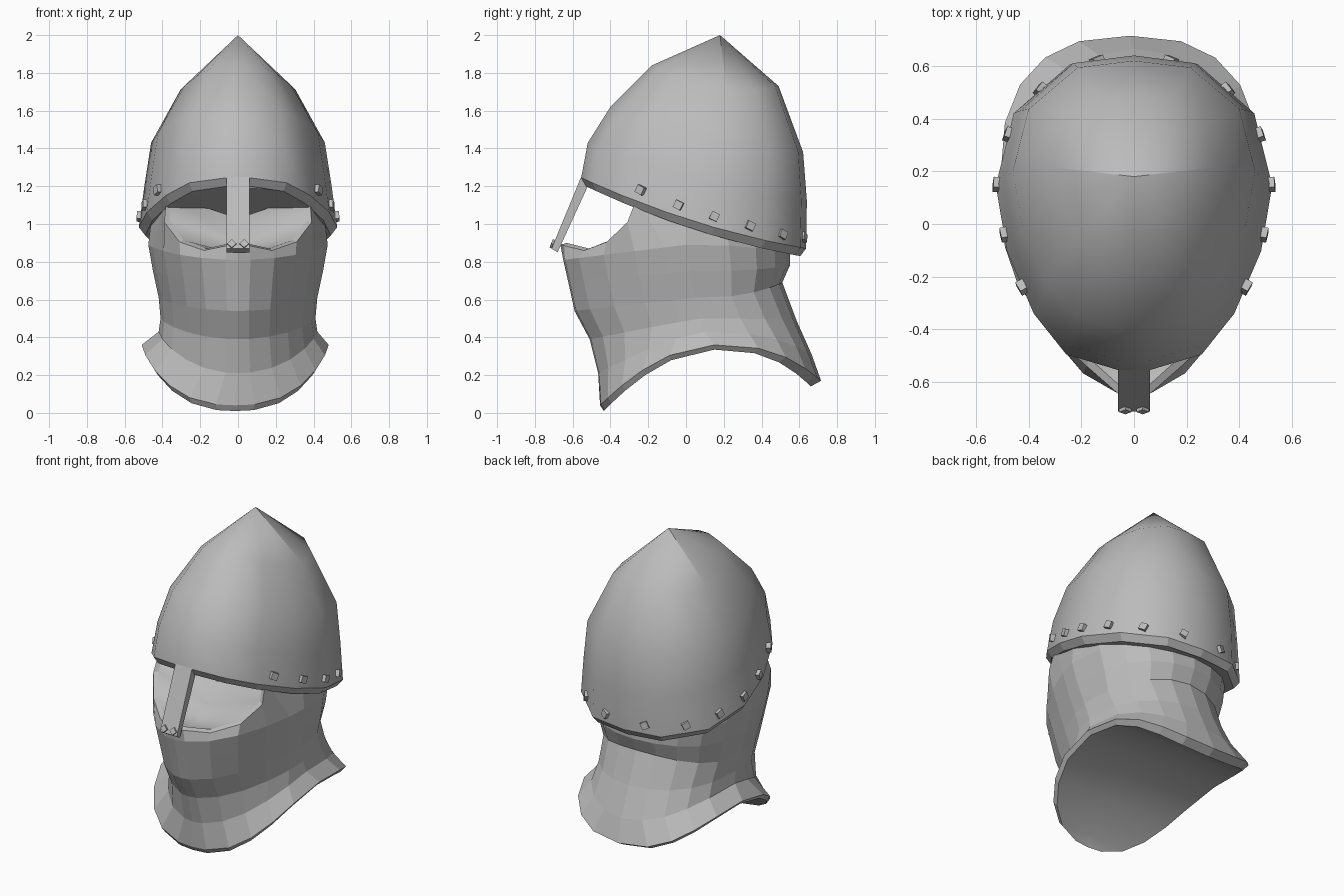
import bpy
import bmesh
import math
from mathutils import Matrix, Vector, Quaternion

cube = bpy.data.objects.get("Cube")
if cube:
    bpy.data.objects.remove(cube, do_unlink=True)

# Single steel colour
GREY = (0.5, 0.5, 0.5, 1)
steel = bpy.data.materials.new("steel_grey")
steel.use_nodes = True
steel.diffuse_color = GREY
steel.node_tree.nodes["Principled BSDF"].inputs["Base Color"].default_value = GREY


def finish(bm, name):
    """Turn a bmesh into a linked, coloured object."""
    mesh = bpy.data.meshes.new(name)
    bm.to_mesh(mesh)
    bm.free()
    obj = bpy.data.objects.new(name, mesh)
    bpy.context.collection.objects.link(obj)
    mesh.materials.append(steel)
    return obj


def mirrored_ring(half):
    """Complete a half ring (front centre, +x side, back centre) to a loop."""
    return half + [(-x, y, z) for x, y, z in half[-2:0:-1]]


def close(bm, loop, rise, upward):
    """Fill a loop with smooth strips from side to side, bent at the middle."""
    n, h = len(loop), len(loop) // 2
    mid = [loop[0]]
    for k in range(1, h):
        centre = (loop[k].co + loop[n - k].co) / 2
        lift = math.copysign(min(abs(rise), .008 * k * k), rise)
        mid.append(bm.verts.new(centre + Vector((0, 0, lift))))
    mid.append(loop[h])
    for k in range(h):
        for quad in ((loop[k], loop[k + 1], mid[k + 1], mid[k]),
                     (mid[k], mid[k + 1], loop[n - k - 1], loop[-k])):
            corners = list(dict.fromkeys(quad))
            face = bm.faces.new(corners if upward else corners[::-1])
            face.smooth = True


def skin(rings):
    """Join rings listed from top to bottom."""
    bm = bmesh.new()
    loops = [[bm.verts.new(p) for p in ring] for ring in rings]
    count = len(loops[0])
    for upper, lower in zip(loops, loops[1:]):
        for i in range(count):
            j = (i + 1) % count
            bm.faces.new((upper[i], lower[i], lower[j], upper[j]))
    return bm, loops


# Egg-shaped plan of the dome: relative width, position from front to back
PLAN = [(0, 0), (.114, 0), (.49, .05), (.725, .18), (.92, .38),
        (1, .59), (.87, .82), (.465, .975), (0, 1)]


def dome_ring(width, front, z_front, back, z_back, sag=.17):
    half = []
    for px, t in PLAN:
        half.append((width * px, front + (back - front) * t,
                     z_front + (z_back - z_front) * t - sag * t * (1 - t)))
    return mirrored_ring(half)


# Smooth pointed dome
rim_edge = dome_ring(.525, -.555, 1.245, .635, .87)
bm, loops = skin([
    dome_ring(.305, -.18, 1.84, .49, 1.73, .27),
    dome_ring(.46, -.40, 1.62, .62, 1.38, .2),
    dome_ring(.495, -.52, 1.43, .64, 1.12),
    rim_edge,
])
tip = bm.verts.new((0, .18, 2))
crown = loops[0]
for i, v in enumerate(crown):
    bm.faces.new((tip, v, crown[(i + 1) % len(crown)]))
for face in bm.faces:
    face.smooth = True
# Sharp ridge on either side of the point
for v in (crown[5], crown[-5]):
    bm.edges.get((tip, v)).smooth = False
finish(bm, "helmet_dome")

# Flat chamfered rim, closed underneath
bm, loops = skin([rim_edge, dome_ring(.492, -.53, 1.2, .605, .83)])
close(bm, loops[-1], .01, False)
finish(bm, "helmet_rim")

ANGLES = [math.radians(d) for d in
          (0, 8, 24, 40, 56, 72, 90, 108, 126, 144, 162, 180)]


def mail_ring(width, front, z_front, side, z_side, back, z_back,
              bow, full=1, shift=0):
    """Section through the guard; more bow is more pointed, less full is squarer."""
    half = []
    for a in ANGLES:
        c = math.cos(a)
        if c > 0:
            y = side + (front - side) * c ** bow
            z = z_side + (z_front - z_side) * c ** 1.5
        else:
            y = side + (back - side) * abs(c) ** .75
            z = z_side + (z_back - z_side) * c * c
        half.append((width * max(math.sin(a), 0) ** full, y, z))
    return [(x + shift, y, z) for x, y, z in mirrored_ring(half)]


# Upper edge of the guard: low below the eyes, then tucked under the dome
top_edge = mirrored_ring([
    (0, -.665, .89), (.06, -.645, .885), (.18, -.54, .86), (.31, -.42, .905),
    (.39, -.31, 1.01), (.38, -.26, 1.14), (.45, 0, 1.1), (.45, .2, 1.04),
    (.39, .36, 1), (.28, .48, .95), (.15, .53, .93), (0, .55, .9)])

# Faceted face and neck guard flaring into a collar, closed at both ends
bm, loops = skin([
    [(x * .93, y * .95, z + .01) for x, y, z in top_edge],
    top_edge,
    mail_ring(.475, -.65, .81, 0, .89, .55, .84, 1.5),
    mail_ring(.45, -.625, .70, .02, .75, .55, .78, 1.5),
    mail_ring(.42, -.59, .54, .05, .61, .51, .69, 1.5),
    mail_ring(.41, -.51, .39, .08, .50, .585, .49, 1.4),
    mail_ring(.42, -.465, .21, .1, .43, .665, .31, 1.1, .95),
    mail_ring(.495, -.455, .04, .15, .36, .715, .17, .8, .8, -.015),
    mail_ring(.475, -.435, .01, .15, .335, .66, .14, .8, .8, -.015),
])
close(bm, loops[0], -.12, True)
close(bm, loops[-1], .02, False)
finish(bm, "face_and_neck_guard")

# Nose guard: side profile extruded across x
bm = bmesh.new()
profile = [(-.555, 1.25), (-.712, .87), (-.68, .85), (-.515, 1.21)]
face = bm.faces.new([bm.verts.new((-.06, y, z)) for y, z in profile])
ext = bmesh.ops.extrude_face_region(bm, geom=[face])
for v in ext["geom"]:
    if isinstance(v, bmesh.types.BMVert):
        v.co.x = .06
bmesh.ops.recalc_face_normals(bm, faces=bm.faces)
finish(bm, "nose_guard")


def rivet(location, normal, spin, size, name):
    """Small flat square stud facing along its normal."""
    turn = Vector(normal).to_track_quat("X", "Z") @ Quaternion((1, 0, 0), spin)
    place = (Matrix.Translation(location) @ turn.to_matrix().to_4x4()
             @ Matrix.Diagonal((size * .7, size, size, 1)))
    bm = bmesh.new()
    bmesh.ops.create_cube(bm, size=1, matrix=place)
    finish(bm, name)


# Rivets around the rim, and a pair on the nose guard
RIM_RIVETS = [(.425, -.24, 1.18), (.492, -.04, 1.1), (.52, .15, 1.04),
              (.477, .34, .99), (.355, .51, .945), (.14, .62, .93)]
for side, word in ((1, "left"), (-1, "right")):
    for i, (x, y, z) in enumerate(RIM_RIVETS):
        rivet((side * x, y, z), (side * x * 4, (y - .1) * 2.8, .15),
              -.45 * side, .043, f"rim_rivet_{word}_{i + 1}")
    rivet((side * .033, -.703, .893), (0, -1, .4), math.pi / 4, .034,
          f"nose_rivet_{word}")
